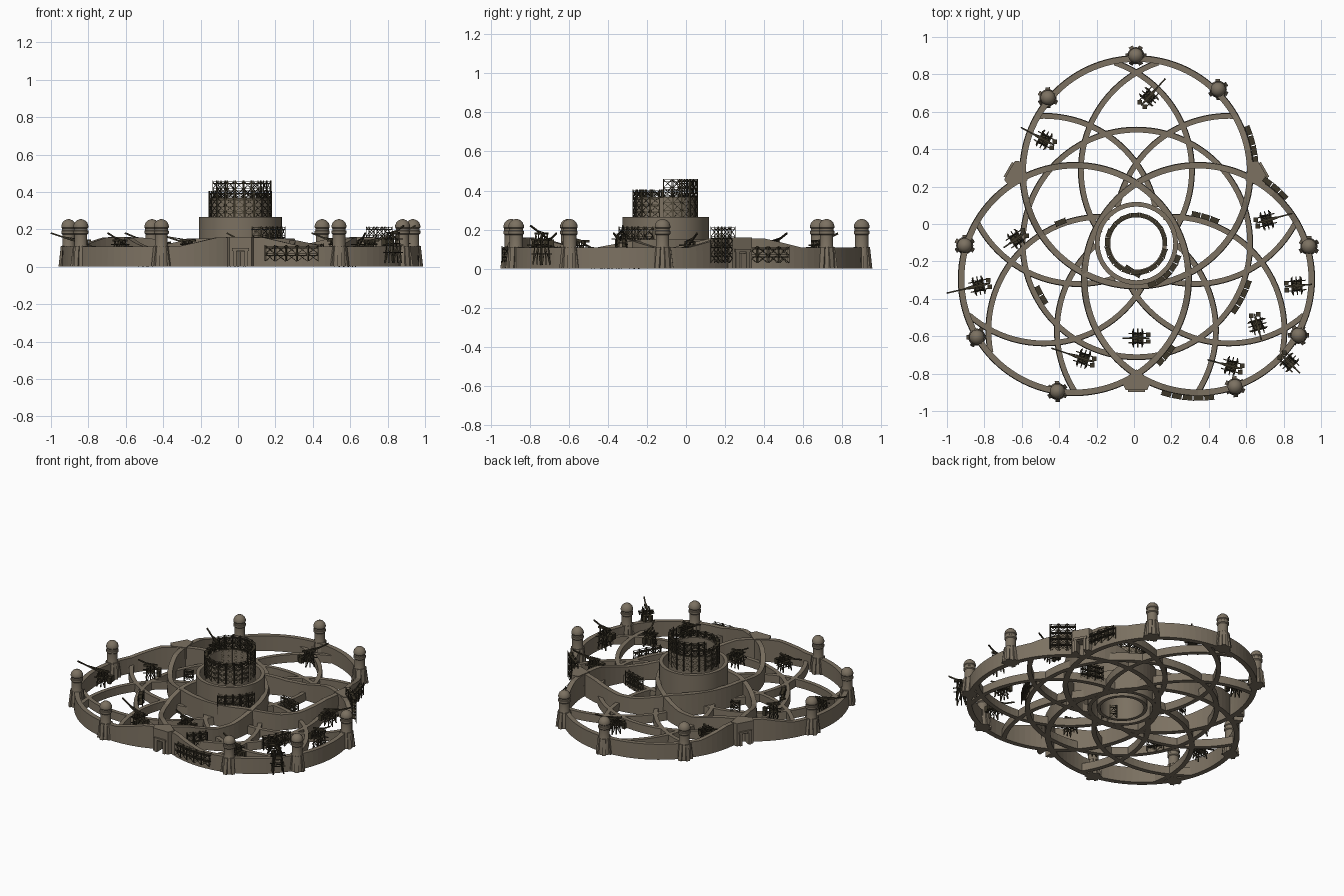
import bpy, bmesh, math
from math import sin, cos, pi, radians
from mathutils import Vector

if "Cube" in bpy.data.objects:
    bpy.data.objects.remove(bpy.data.objects["Cube"])

C = Vector((0.013, -0.104))        # centre of the trefoil plan
R = 0.607                          # radius shared by all wall circles


def mat(name, col):
    m = bpy.data.materials.new(name)
    m.diffuse_color = (*col, 1)
    m.use_nodes = True
    m.node_tree.nodes["Principled BSDF"].inputs["Base Color"].default_value = m.diffuse_color
    return m


STONE = mat("stone", (0.20, 0.165, 0.12))
WOOD = mat("timber", (0.045, 0.037, 0.022))


def finish(bm, name, material, smooth=False):
    bmesh.ops.recalc_face_normals(bm, faces=bm.faces)
    me = bpy.data.meshes.new(name)
    bm.to_mesh(me)
    bm.free()
    ob = bpy.data.objects.new(name, me)
    bpy.context.collection.objects.link(ob)
    me.materials.append(material)
    if smooth:
        bpy.ops.object.select_all(action='DESELECT')
        bpy.context.view_layer.objects.active = ob
        ob.select_set(True)
        bpy.ops.object.shade_smooth_by_angle(angle=radians(30))
    return ob


def polar(deg, r, o=C):
    return Vector((o.x + r * cos(radians(deg)), o.y + r * sin(radians(deg))))


def prism(bm, pts, z0, z1, top=None):
    lo = [bm.verts.new((p[0], p[1], z0)) for p in pts]
    hi = [bm.verts.new((p[0], p[1], z1)) for p in (top or pts)]
    bm.faces.new(lo[::-1])
    bm.faces.new(hi)
    n = len(pts)
    for i in range(n):
        bm.faces.new((lo[i], lo[(i + 1) % n], hi[(i + 1) % n], hi[i]))


def lathe(bm, prof, o, n, closed=False):
    rings = [[bm.verts.new((o.x + r * cos(2 * pi * i / n), o.y + r * sin(2 * pi * i / n), z))
              for i in range(n)] for r, z in prof]
    for k in range(len(rings) - (0 if closed else 1)):
        a, b = rings[k], rings[(k + 1) % len(rings)]
        for i in range(n):
            bm.faces.new((a[i], a[(i + 1) % n], b[(i + 1) % n], b[i]))
    if not closed:
        bm.faces.new(rings[0])
        bm.faces.new(rings[-1])


def beam(bm, p, q, w, h=None):
    p, q = Vector(p), Vector(q)
    d = (q - p).normalized()
    ref = Vector((0, 0, 1)) if abs(d.z) < 0.95 else Vector((1, 0, 0))
    s = d.cross(ref).normalized() * w / 2
    u = s.cross(d).normalized() * (h or w) / 2
    e = [[bm.verts.new(c + a * s + b * u) for a, b in ((1, 1), (-1, 1), (-1, -1), (1, -1))] for c in (p, q)]
    bm.faces.new(e[0])
    bm.faces.new(e[1][::-1])
    for i in range(4):
        bm.faces.new((e[0][i], e[0][(i + 1) % 4], e[1][(i + 1) % 4], e[1][i]))


# ---- curved walls
mains = [polar(a, 0.38) for a in (90, 210, 330)]
gates = (30, 150, 270)


def ramp(d, d0, d1, hi, lo):
    t = min(1, max(0, (d - d0) / (d1 - d0)))
    return hi + (lo - hi) * t


def main_height(p):
    g = min((p - polar(a, 0.73)).length for a in gates)
    return max(ramp(g, 0.14, 0.34, 0.155, 0.108), ramp((p - C).length, 0.30, 0.46, 0.15, 0.10))


def ring_wall(name, o, height, thick, n=96):
    bm = bmesh.new()
    prev = None
    for i in range(n + 1):
        a = 360 * i / n
        p = polar(a, R, o)
        inside = any((p - m).length < R + 0.01 for m in mains) and (p - C).length > 0.2
        cur = None
        if inside:
            h = height(p)
            cur = [bm.verts.new((*polar(a, R + s, o), z)) for s, z in
                   ((-thick / 2, 0), (thick / 2 + .003, 0), (thick / 2, h), (-thick / 2, h))]
            if prev:
                for k in range(4):
                    bm.faces.new((prev[k], prev[(k + 1) % 4], cur[(k + 1) % 4], cur[k]))
            else:
                bm.faces.new(cur)
        elif prev:
            bm.faces.new(prev[::-1])
        prev = cur
    bmesh.ops.remove_doubles(bm, verts=bm.verts, dist=1e-5)
    finish(bm, name, STONE)


for i, m in enumerate(mains):
    ring_wall(f"main_wall_{i}", m, main_height, 0.032)
for i, a in enumerate(a0 + s for a0 in (90, 210, 330) for s in (-38.5, 38.5)):
    ring_wall(f"inner_wall_{i}", polar(a, 0.5), lambda p: 0.055, 0.028)
ring_wall("middle_wall", C, lambda p: 0.055, 0.028)

# ---- central keep: outer drum and unfinished inner drum
for name, r0, r1, h in (("keep_outer_drum", 0.197, 0.222, 0.265), ("keep_inner_drum", 0.14, 0.163, 0.365)):
    bm = bmesh.new()
    lathe(bm, [(r1, 0), (r1, h), (r0, h), (r0, 0)], C, 48, True)
    finish(bm, name, STONE, True)

# ---- nine domed towers with buttresses
towers = [(.01, .9), (.45, .72), (-.46, .675), (-.905, -.115), (-.84, -.605),
          (-.41, -.895), (.54, -.87), (.88, -.595), (.935, -.12)]
for t, xy in enumerate(towers):
    o = Vector(xy)
    out = math.degrees(math.atan2(*(o - C).yx))
    bm = bmesh.new()
    lathe(bm, [(.046, 0), (.040, .10), (.034, .115), (.034, .172), (.040, .178), (.040, .192), (.036, .195),
               (.036, .205), (.040, .21), (.040, .220), (.034, .236), (.022, .248), (.006, .254)], o, 20)
    for k in range(6):
        d = polar(out + 30 + k * 60, 1, Vector((0, 0)))
        s = Vector((-d.y, d.x)) * 0.012
        prism(bm, [o + d * .03 - s, o + d * .056 - s, o + d * .056 + s, o + d * .03 + s], 0, .11,
              [o + d * .03 - s, o + d * .042 - s, o + d * .042 + s, o + d * .03 + s])
    finish(bm, f"tower_{t}", STONE, True)

# ---- three gatehouses
for g in gates:
    d = polar(g, 1, Vector((0, 0)))
    s = Vector((-d.y, d.x))
    o = C + d * 0.738
    P = lambda u, v: o + d * u + s * v
    bm = bmesh.new()
    for k in (-1, 1):
        prism(bm, [P(.045, .022 * k), P(.045, .058 * k), P(0, .078 * k), P(-.05, .022 * k)], 0, .078)
        prism(bm, [P(.04, .022 * k), P(.054, .022 * k), P(.054, .04 * k), P(.04, .04 * k)], 0, .085)
    prism(bm, [P(.045, -.058), P(.045, .058), P(0, .078), P(-.065, 0), P(0, -.078)], .078, .16)
    prism(bm, [P(.04, -.045), P(.056, -.045), P(.056, .045), P(.04, .045)], .085, .1)
    finish(bm, f"gatehouse_{g}", STONE)


# ---- scaffolding bays along an arc
def scaffold(name, o, r, a0, a1, bays, z0, z1, lv, depth=0.026):
    bm = bmesh.new()
    dz, da = (z1 - z0) / lv, (a1 - a0) / bays
    V = lambda a, s, z: (*polar(a, r + s * depth, o), z)
    for i in range(bays):
        a, b = a0 + da * (i + .05), a0 + da * (i + .95)
        for s in (0, 1):
            for x in (a, b):
                beam(bm, V(x, s, z0), V(x, s, z1 + .005), .0035)
            for k in range(lv):
                z = z0 + dz * k
                beam(bm, V(a, s, z), V(b, s, z + dz), .0025)
                beam(bm, V(b, s, z), V(a, s, z + dz), .0025)
                beam(bm, V(a, s, z + dz), V(b, s, z + dz), .0025)
        for k in range(lv):                        # plank decks
            z = z0 + dz * (k + .75)
            beam(bm, V(a, .5, z), V(b, .5, z), depth * .9, .004)
    finish(bm, name, WOOD)


low_ring = polar(-68.5, .5)
scaffold("keep_scaffold_low", C, .147, 150, 350, 11, .26, .40, 4, .022)
scaffold("keep_scaffold_high", C, .142, -5, 155, 9, .26, .455, 5, .022)
scaffold("keep_scaffold_side", C, .222, 285, 345, 5, .08, .21, 3)
scaffold("gate_scaffold_front", mains[2], R + .017, 252, 278, 5, .03, .11, 2)
scaffold("gate_scaffold_front_inner", mains[1], R + .017, -46, -34, 3, .02, .11, 2)
scaffold("gate_scaffold_right", mains[0], R + .02, 3, 23, 4, .03, .11, 2)
scaffold("gate_scaffold_right_tall", mains[2], R + .02, 42, 57, 3, .03, .21, 4)
scaffold("inner_scaffold_b", C, R + .015, 324, 342, 4, .0, .09, 2)
scaffold("inner_scaffold_c", C, R - .04, 203, 214, 2, .0, .09, 2)
scaffold("inner_scaffold_d", polar(51.5, .5), R + .015, 234, 243, 2, .0, .09, 2)
scaffold("inner_scaffold_e", low_ring, R + .015, 66, 80, 3, .02, .12, 3)
scaffold("inner_scaffold_f", polar(-111.5, .5), R + .0, 108, 114, 1, .06, .13, 2)


# ---- timber machines: splayed trestle, decks, and an optional crane boom
def machine(name, x, y, deg, z0, z1, boom):
    bm = bmesh.new()
    d = polar(deg, 1, Vector((0, 0)))
    s = Vector((-d.y, d.x))
    L = lambda u, v, z: (x + d.x * u + s.x * v, y + d.y * u + s.y * v, z)
    h = z1 - z0
    for u in (-1, 0, 1):
        for v in (-1, 1):
            beam(bm, L(u * .028, v * .034, z0), L(u * .02, v * .02, z1), .006)
        beam(bm, L(u * .026, -.045, z0 + h * .35), L(u * .026, .045, z0 + h * .35), .005)
        beam(bm, L(u * .022, -.05, z0 + h * .8), L(u * .022, .05, z0 + h * .8), .006)
    for v in (-1, 1):
        beam(bm, L(-.028, v * .034, z0), L(.02, v * .02, z1), .004)
        beam(bm, L(.028, v * .034, z0), L(-.02, v * .02, z1), .004)
        beam(bm, L(-.05, v * .025, z0 + h * .6), L(.05, v * .025, z0 + h * .6), .006)
    beam(bm, L(-.03, 0, z0 + h * .65), L(.03, 0, z0 + h * .65), .05, .006)
    beam(bm, L(-.045, 0, z1), L(.045, 0, z1), .012)
    if boom:
        beam(bm, L(-.06, 0, z1 - .035), L(boom, 0, z1 + .04), .008)
        for v in (-.014, .014):
            beam(bm, L(-.02, v, z1), L(boom * .6, 0, z1 + .02), .004)
            beam(bm, L(-.055, v * 1.3, z1 - .07), L(-.055, v * 1.3, z1 - .03), .024)
    finish(bm, name, WOOD)


cranes = [(-.83, -.33, 193, .175), (-.48, .45, 152, .14), (.08, .68, 48, .13),
          (.71, .02, 15, .14), (.52, -.76, 165, .13), (-.27, -.72, 162, .18)]
for i, (x, y, a, b) in enumerate(cranes):
    machine(f"crane_{i}", x, y, a, .04, .14, b)
trestles = [(.83, -.74, 315, .02, .18), (.87, -.33, 5, .04, .18), (.66, -.54, 285, .03, .14),
            (.02, -.61, 180, .03, .14), (-.63, -.08, 215, .03, .14)]
for i, (x, y, a, z0, z1) in enumerate(trestles):
    machine(f"trestle_{i}", x, y, a, z0, z1, .08)
